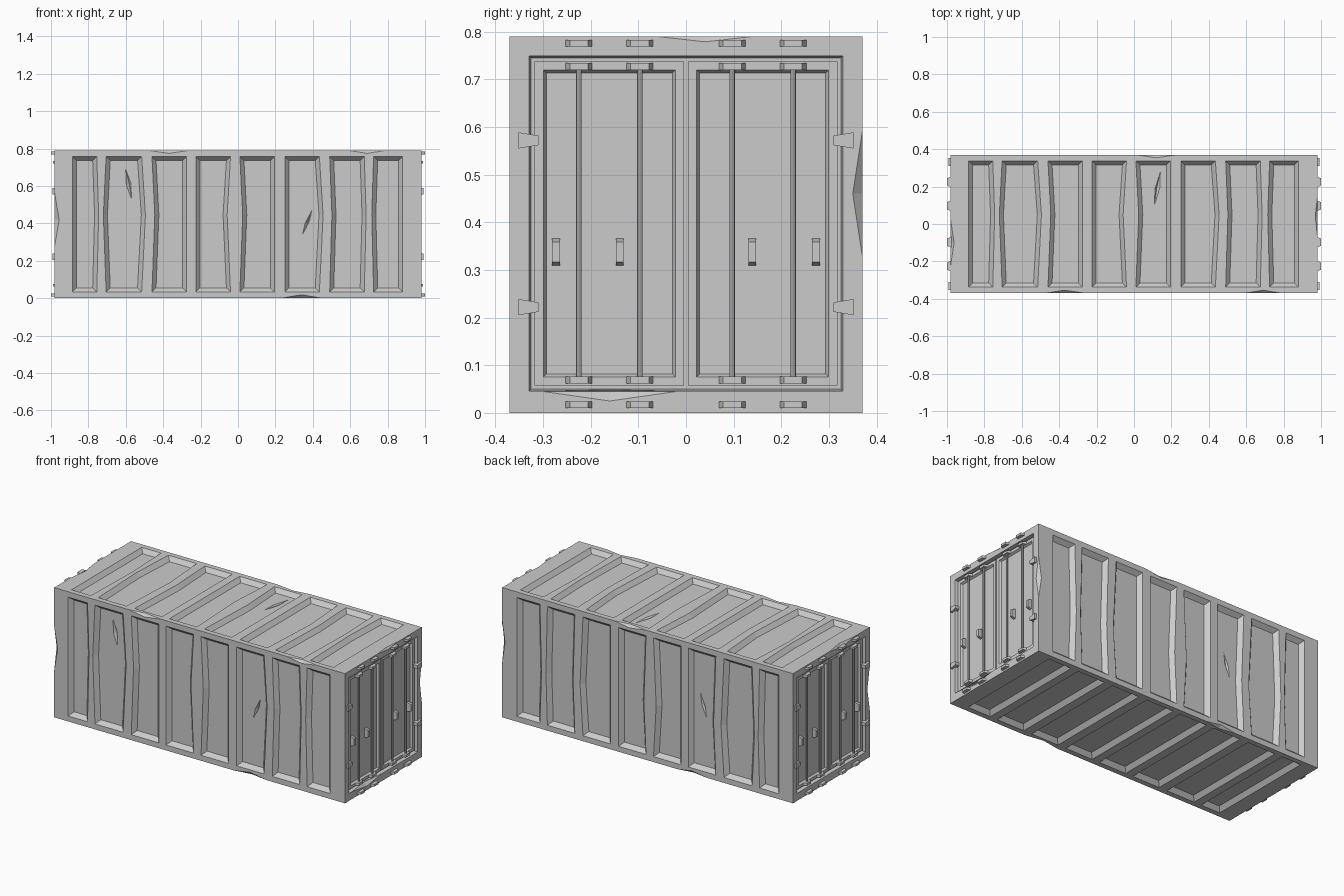
import bpy, bmesh, math
from mathutils import Matrix, Vector

cube = bpy.data.objects.get("Cube")
if cube:
    bpy.data.objects.remove(cube)

HX, HY, HZ = 0.98, 0.37, 0.395      # half sizes of the body
grey = bpy.data.materials.new("worn grey")
grey.use_nodes = True
grey.diffuse_color = (0.6, 0.6, 0.6, 1)
grey.node_tree.nodes["Principled BSDF"].inputs["Base Color"].default_value = grey.diffuse_color


def finish(bm, name, helper=False):
    bmesh.ops.recalc_face_normals(bm, faces=bm.faces)
    mesh = bpy.data.meshes.new(name)
    bm.to_mesh(mesh)
    bm.free()
    obj = bpy.data.objects.new(name, mesh)
    bpy.context.collection.objects.link(obj)
    mesh.materials.append(grey)
    if helper:
        obj.hide_render = True
        obj.hide_set(True)
    return obj


def add_loft(bm, rings):
    """Skin a list of closed rings and cap both ends."""
    loops = [[bm.verts.new(p) for p in ring] for ring in rings]
    for a, b in zip(loops, loops[1:]):
        for i in range(len(a)):
            j = (i + 1) % len(a)
            bm.faces.new((a[i], a[j], b[j], b[i]))
    bm.faces.new(loops[0])
    bm.faces.new(loops[-1])


def add_box(bm, lo, hi):
    x0, y0, z0 = lo
    x1, y1, z1 = hi
    add_loft(bm, [[(x, y0, z0), (x, y1, z0), (x, y1, z1), (x, y0, z1)] for x in (x0, x1)])


def add_spindle(bm, centre, half, across, over):
    """Pointed diamond used to chip edges and slit panels."""
    c = Vector(centre)
    h, a, o = Vector(half), Vector(across), Vector(over)
    ring = [bm.verts.new(c + p) for p in (a, o, -a, -o)]
    for tip in (bm.verts.new(c + h), bm.verts.new(c - h)):
        for i in range(4):
            bm.faces.new((ring[i], ring[(i + 1) % 4], tip))


def cut(obj, cutter):
    mod = obj.modifiers.new(cutter.name, 'BOOLEAN')
    mod.operation = 'DIFFERENCE'
    mod.solver = 'EXACT'
    mod.object = cutter


# Body block
bm = bmesh.new()
add_box(bm, (-HX, -HY, 0), (HX, HY, 2 * HZ))
body = finish(bm, "container_body")

# Recessed panels on the four long sides, with bent ribs
panels = [(-0.885, -0.755), (-0.705, -0.515), (-0.46, -0.275), (-0.225, -0.04),
          (0.01, 0.195), (0.25, 0.435), (0.49, 0.675), (0.725, 0.88)]
bends = [(0, 0.01), (-0.015, 0.02), (0.015, 0), (0, -0.018),
         (0.015, 0), (0, 0.02), (0.012, 0.01), (-0.01, 0)]
DEPTH, BEVEL, OUT = 0.025, 0.022, 0.01
GROW = BEVEL * OUT / DEPTH
bm = bmesh.new()
for side in range(4):
    normal, half_v = (HZ, 0.338) if side % 2 == 0 else (HY, 0.362)
    turn = Matrix.Translation((0, 0, HZ)) @ Matrix.Rotation(side * math.pi / 2, 4, 'X')
    for (x0, x1), (b0, b1) in zip(panels, bends):
        if side == 2:
            b0 = b1 = 0
        rings = []
        for t, v in ((0, -half_v), (1, 0.05), (0, half_v)):
            s = (v > half_v / 2) - (v < -half_v / 2)
            l, r = x0 + t * b0, x1 + t * b1
            ring = [(l - GROW, v + s * GROW, normal + OUT), (r + GROW, v + s * GROW, normal + OUT),
                    (r - BEVEL, v - s * BEVEL, normal - DEPTH), (l + BEVEL, v - s * BEVEL, normal - DEPTH)]
            rings.append([turn @ Vector(p) for p in ring])
        add_loft(bm, rings)
cut(body, finish(bm, "panel_cutter", True))

# Door openings at both ends
bm = bmesh.new()
for s in (-1, 1):
    rings = []
    for x, g in ((HX - 0.025, 0), (HX + 0.02, 0.008)):
        y, z0, z1 = 0.325 + g, 0.05 - g, 0.745 + g
        rings.append([(s * x, -y, z0), (s * x, y, z0), (s * x, y, z1), (s * x, -y, z1)])
    add_loft(bm, rings)
cut(body, finish(bm, "door_opening_cutter", True))

# Chipped edges: axis, centre, half length, depth
T = 2 * HZ
chips = [(0, (-0.37, -HY, T), 0.11, 0.016), (0, (0.69, -HY, T), 0.1, 0.016),
         (0, (0.34, -HY, 0), 0.11, 0.018), (0, (0.12, HY, T), 0.11, 0.016),
         (0, (-0.3, HY, 0), 0.1, 0.016), (2, (-HX, -HY, 0.42), 0.14, 0.024),
         (2, (HX, HY, 0.46), 0.13, 0.02), (1, (HX, 0.04, T), 0.1, 0.011),
         (1, (-HX, -0.1, T), 0.12, 0.018), (1, (HX, -0.16, 0.045), 0.14, 0.02)]
bm = bmesh.new()
for axis, centre, length, r in chips:
    unit = Matrix.Identity(3)
    add_spindle(bm, centre, unit[axis] * length, unit[(axis + 1) % 3] * r, unit[(axis + 2) % 3] * r)
# Torn slits in the panel floors
for x, z, y, dx, dz in ((-0.585, 0.61, -1, 0.016, -0.08), (0.37, 0.405, -1, 0.025, 0.065),
                        (-0.36, 0.42, 1, 0.02, 0.07)):
    add_spindle(bm, (x, y * (HY - DEPTH), z), (dx, 0, dz), (0.012, 0, 0.006), (0.004, 0.012, 0))
add_spindle(bm, (0.125, 0.19, T - DEPTH), (0.016, 0.09, 0), (0.013, 0.004, 0), (0.004, 0, 0.012))
cut(body, finish(bm, "damage_cutter", True))


def add_clip(bm, s, x0, x1, y, z, hy, hz, slope_y=0.0, slope_z=0.0):
    """Small block whose outer face narrows along y or z."""
    rings = []
    for x, a, b in ((x0, hy, hz), (x1, hy - slope_y, hz - slope_z)):
        rings.append([(s * x, y - a, z - b), (s * x, y + a, z - b),
                      (s * x, y + a, z + b), (s * x, y - a, z + b)])
    add_loft(bm, rings)


for s, end in ((1, "left"), (-1, "right")):
    # Pair of doors with sunken centres
    for d, half in ((1, "a"), (-1, "b")):
        bm = bmesh.new()
        ys = sorted((d * 0.004, d * 0.318))
        xs = sorted((s * 0.95, s * 0.967))
        add_box(bm, (xs[0], ys[0], 0.057), (xs[1], ys[1], 0.738))
        bmesh.ops.recalc_face_normals(bm, faces=bm.faces)
        face = [f for f in bm.faces if f.normal.x * s > 0.9]
        bmesh.ops.inset_region(bm, faces=face, thickness=0.026)
        bmesh.ops.inset_region(bm, faces=face, thickness=0.009, depth=-0.012)
        finish(bm, f"{end}_door_{half}")

    rods, brackets, handles, hinges = (bmesh.new() for _ in range(4))
    for y in (-0.225, -0.097, 0.097, 0.225):
        # Locking rods
        bmesh.ops.create_cone(rods, cap_ends=True, segments=8, radius1=0.006, radius2=0.006, depth=0.67,
                              matrix=Matrix.Translation((s * 0.973, y, 0.398)))
        # Rod brackets on the doors and on the frame
        for z, x0, x1 in ((0.017, 0.975, 1.0), (0.776, 0.975, 1.0), (0.069, 0.962, 0.988), (0.727, 0.962, 0.988)):
            add_clip(brackets, s, x0, x1, y, z, 0.03, 0.007, slope_y=0.011)
    # Handles
    for y in (-0.273, -0.139, 0.139, 0.273):
        add_clip(handles, s, 0.95, 0.98, y, 0.338, 0.008, 0.03, slope_z=0.009)
    # Flared hinges
    for d in (-1, 1):
        for z in (0.222, 0.572):
            rings = [[(s * x, d * 0.352, z - 0.017), (s * x, d * 0.31, z - 0.01),
                      (s * x, d * 0.31, z + 0.01), (s * x, d * 0.352, z + 0.017)] for x in (0.96, 0.992)]
            add_loft(hinges, rings)
    finish(rods, f"{end}_locking_rods")
    finish(brackets, f"{end}_rod_brackets")
    finish(handles, f"{end}_door_handles")
    finish(hinges, f"{end}_hinges")
